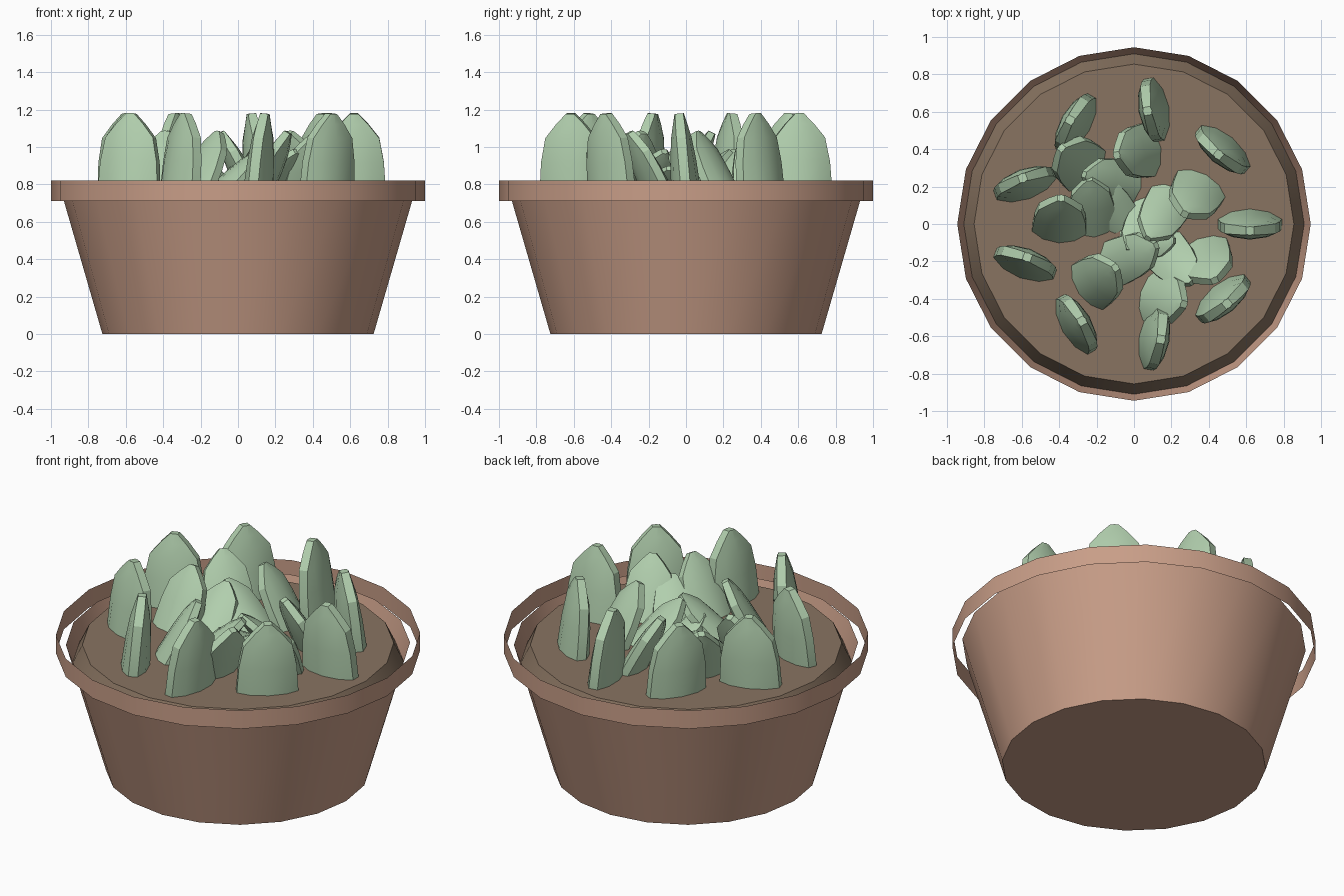
import bpy
import bmesh
import math
from mathutils import Matrix

cube = bpy.data.objects.get("Cube")
if cube:
    bpy.data.objects.remove(cube, do_unlink=True)


def make_material(name, rgb):
    mat = bpy.data.materials.new(name)
    mat.use_nodes = True
    colour = (*rgb, 1.0)
    mat.diffuse_color = colour
    mat.node_tree.nodes["Principled BSDF"].inputs["Base Color"].default_value = colour
    return mat


terracotta = make_material("terracotta", (0.58, 0.34, 0.245))
earth = make_material("earth", (0.25, 0.175, 0.12))
pale_green = make_material("pale_green", (0.44, 0.62, 0.42))


def loft(name, sections, material, cap_bottom=False, cap_top=False):
    """Skin a stack of matching closed sections, listed from the bottom up."""
    bm = bmesh.new()
    rings = [[bm.verts.new(p) for p in section] for section in sections]
    for low, high in zip(rings, rings[1:]):
        count = len(low)
        for i in range(count):
            j = (i + 1) % count
            bm.faces.new((low[i], low[j], high[j], high[i]))
    if cap_bottom:
        bm.faces.new(rings[0][::-1])
    if cap_top:
        bm.faces.new(rings[-1])
    mesh = bpy.data.meshes.new(name)
    bm.to_mesh(mesh)
    bm.free()
    mesh.materials.append(material)
    obj = bpy.data.objects.new(name, mesh)
    bpy.context.collection.objects.link(obj)
    bpy.ops.object.select_all(action="DESELECT")
    obj.select_set(True)
    bpy.context.view_layer.objects.active = obj
    bpy.ops.object.shade_smooth_by_angle(angle=math.radians(25))
    return obj


def circle(radius, z, sides=20):
    step = math.tau / sides
    return [(radius * math.cos(i * step), radius * math.sin(i * step), z)
            for i in range(sides)]


# Tapered pot, with a separate thin band standing round its top
loft("pot", [circle(0.725, 0), circle(0.945, 0.76)], terracotta, cap_bottom=True)
loft("rim_band", [circle(1.0, 0.71), circle(1.0, 0.82)], terracotta)

# Soil mound with a sloping edge
loft("soil", [circle(0.91, 0.645), circle(0.855, 0.76)], earth,
     cap_bottom=True, cap_top=True)


def leaf_section(width, bulge, edge, z):
    """Lens-shaped outline with a narrow flat strip at each end."""
    near = [(-width, -edge), (-0.6 * width, -0.8 * bulge), (0, -bulge),
            (0.6 * width, -0.8 * bulge), (width, -edge)]
    far = [(-x, -y) for x, y in near]
    return [(x, y, z) for x, y in near + far]


# Half width, half thickness, half edge strip, height above the soil
LEAF_LEVELS = [(0.165, 0.085, 0.026, -0.1),
               (0.17, 0.08, 0.026, 0.0),
               (0.16, 0.07, 0.026, 0.16),
               (0.135, 0.055, 0.026, 0.29),
               (0.075, 0.038, 0.025, 0.365),
               (0.022, 0.025, 0.022, 0.42)]


def leaf_ring(name, count, radius, offset, tilt, scale):
    for i in range(count):
        angle = math.radians(offset) + i * math.tau / count
        leaf = loft(f"{name}_{i + 1}", [leaf_section(*lv) for lv in LEAF_LEVELS],
                    pale_green, cap_bottom=True, cap_top=True)
        place = Matrix.Translation((radius * math.cos(angle),
                                    radius * math.sin(angle), 0.76))
        turn = Matrix.Rotation(-angle, 4, "Z")
        lean = Matrix.Rotation(math.radians(tilt), 4, "X")
        leaf.matrix_world = place @ turn @ lean @ Matrix.Scale(scale, 4)


# Rings of leaves, leaning further and shrinking toward the centre
leaf_ring("outer_leaf", 9, 0.62, 0, 5, 1.0)
leaf_ring("middle_leaf", 7, 0.4, 29, 27, 0.85)
leaf_ring("inner_leaf", 5, 0.22, 31, 46, 0.74)
leaf_ring("heart_leaf", 3, 0.09, 30, 60, 0.6)
